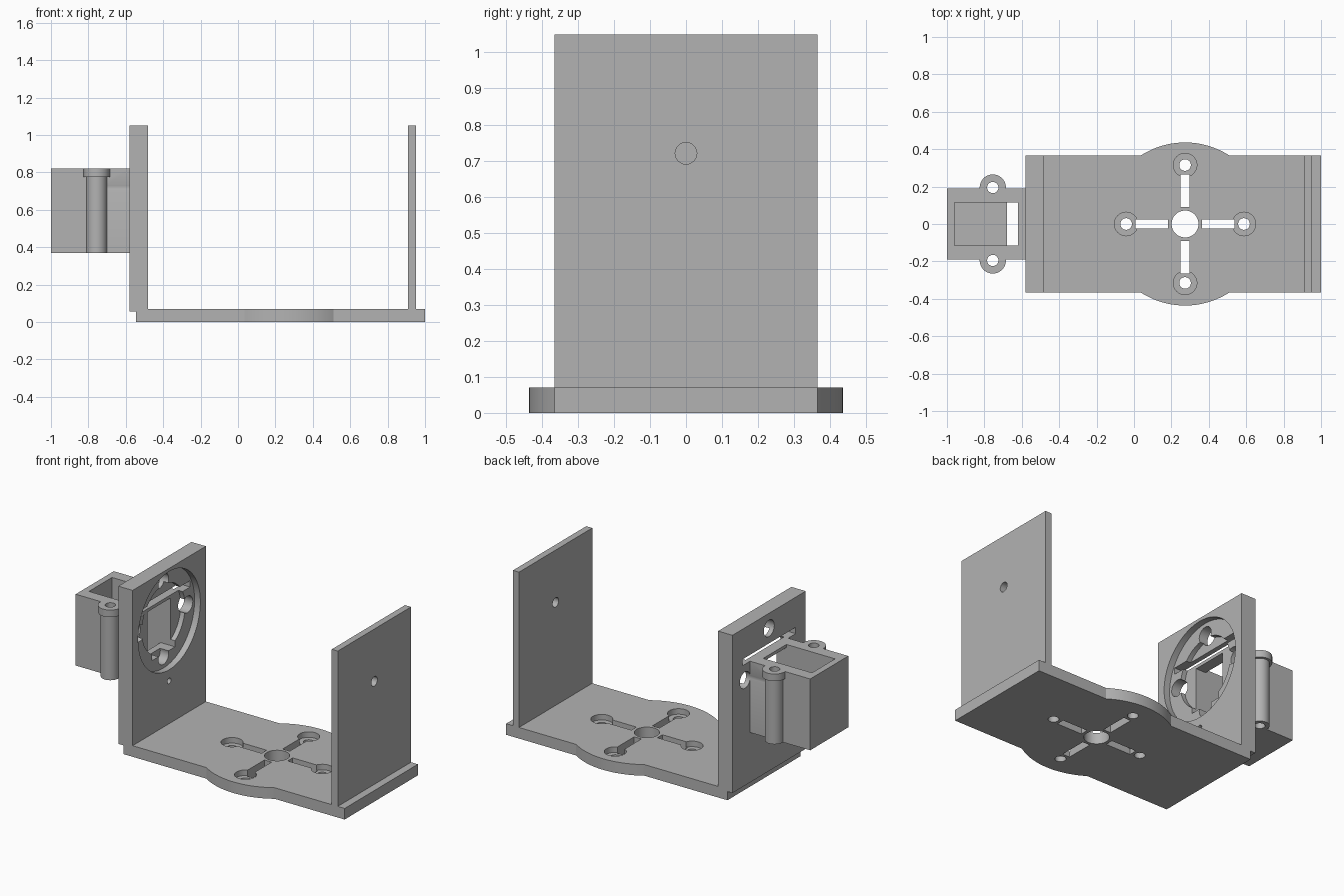
import bpy
from math import pi, cos, sin
from mathutils import Matrix

cube = bpy.data.objects.get("Cube")
if cube:
    bpy.data.objects.remove(cube, do_unlink=True)

grey = bpy.data.materials.new("light_grey")
grey.use_nodes = True
colour = (0.45, 0.45, 0.45, 1)
grey.diffuse_color = colour
grey.node_tree.nodes["Principled BSDF"].inputs["Base Color"].default_value = colour


def block(name, x, y, z):
    """Box spanning the three (low, high) ranges."""
    mid = [(a + b) / 2 for a, b in (x, y, z)]
    size = [b - a for a, b in (x, y, z)]
    bpy.ops.mesh.primitive_cube_add(size=1, location=mid)
    ob = bpy.context.object
    ob.name = name
    ob.data.transform(Matrix.Diagonal((*size, 1)))
    ob.data.materials.append(grey)
    return ob


def rod(name, r, span, a, b, axis="Z", sides=48):
    """Cylinder along Z at (x=a, y=b), or along X at (y=a, z=b)."""
    mid = (span[0] + span[1]) / 2
    loc, rot = ((a, b, mid), (0, 0, 0)) if axis == "Z" else ((mid, a, b), (0, pi / 2, 0))
    bpy.ops.mesh.primitive_cylinder_add(vertices=sides, radius=r, depth=span[1] - span[0],
                                        location=loc, rotation=rot)
    ob = bpy.context.object
    ob.name = name
    ob.data.materials.append(grey)
    return ob


def combine(target, tool, operation):
    """Apply a boolean and discard the tool."""
    tool.hide_render = True
    mod = target.modifiers.new("bool", "BOOLEAN")
    mod.operation, mod.solver, mod.object = operation, "EXACT", tool
    bpy.context.view_layer.objects.active = target
    bpy.ops.object.modifier_apply(modifier=mod.name)
    bpy.data.objects.remove(tool, do_unlink=True)


def cut(target, tool):
    combine(target, tool, "DIFFERENCE")


def join(target, tool):
    combine(target, tool, "UNION")


HALF = 0.365      # half width of the plates
HUB = 0.273       # x of the round base bulge
AXLE = 0.72       # height of the tilt axis
LUG_X, LUG_Y = -0.755, 0.195

# Base plate with round bulge, and the two uprights
bracket = block("bracket", (-0.545, 1.0), (-HALF, HALF), (0, 0.07))
join(bracket, rod("base_bulge", 0.436, (0, 0.07), HUB, 0, sides=128))
join(bracket, block("thick_wall", (-0.58, -0.48), (-HALF, HALF), (0.055, 1.05)))
join(bracket, block("thin_wall", (0.91, 0.952), (-HALF, HALF), (0.03, 1.05)))

# Motor holder with screw lugs
join(bracket, block("holder", (-1.0, -0.57), (-0.19, 0.19), (0.37, 0.82)))
for side in (-1, 1):
    join(bracket, rod("lug_post", 0.055, (0.37, 0.80), LUG_X, side * LUG_Y))
    join(bracket, rod("lug_cap", 0.07, (0.775, 0.82), LUG_X, side * LUG_Y))
    cut(bracket, rod("lug_hole", 0.03, (0.3, 0.9), LUG_X, side * LUG_Y))

# Holder cavity, open at the top, with a cable slot in its floor
cut(bracket, block("cavity", (-0.96, -0.62), (-0.115, 0.115), (0.41, 0.9)))
cut(bracket, block("cable_slot", (-0.68, -0.62), (-0.115, 0.115), (0.3, 0.5)))

# Base centre hole, and four slots with counterbored screw holes
cut(bracket, rod("centre_hole", 0.072, (-0.1, 0.2), HUB, 0))
for i in range(4):
    c, s = cos(i * pi / 2), sin(i * pi / 2)
    x, y = HUB + 0.315 * c, 0.315 * s
    slot = block("slot", (-0.0875, 0.0875), (-0.025, 0.025), (-0.1, 0.2))
    slot.location = (HUB + 0.178 * c, 0.178 * s, 0.05)
    slot.rotation_euler.z = i * pi / 2
    cut(bracket, slot)
    cut(bracket, rod("counterbore", 0.063, (0.035, 0.2), x, y))
    cut(bracket, rod("screw_hole", 0.031, (-0.1, 0.2), x, y))

# Thick wall: stepped round recess, screw holes, motor window and tab slot
cut(bracket, rod("recess", 0.31, (-0.52, -0.4), 0, AXLE, "X", 96))
cut(bracket, rod("pocket", 0.215, (-0.55, -0.4), 0, AXLE, "X", 64))
for i in range(4):
    a = i * pi / 2
    cut(bracket, rod("wall_hole", 0.052, (-0.579 if i == 3 else -0.7, -0.4),
                     0.24 * cos(a), AXLE + 0.235 * sin(a), "X", 32))
cut(bracket, block("window", (-0.63, -0.5), (-0.115, 0.115), (0.5, 0.8)))
cut(bracket, block("tab_slot", (-0.6, -0.5), (-0.265, 0.265), (0.82, 0.86)))
cut(bracket, rod("pin_hole", 0.018, (-0.7, -0.4), 0, 0.34, "X", 24))

# Thin wall axle hole
cut(bracket, rod("axle_hole", 0.03, (0.8, 1.1), 0, AXLE, "X", 32))

# Smooth the round walls, keep the edges crisp
bpy.ops.object.select_all(action="DESELECT")
bracket.select_set(True)
bpy.context.view_layer.objects.active = bracket
bpy.ops.object.shade_smooth_by_angle(angle=pi / 6)
